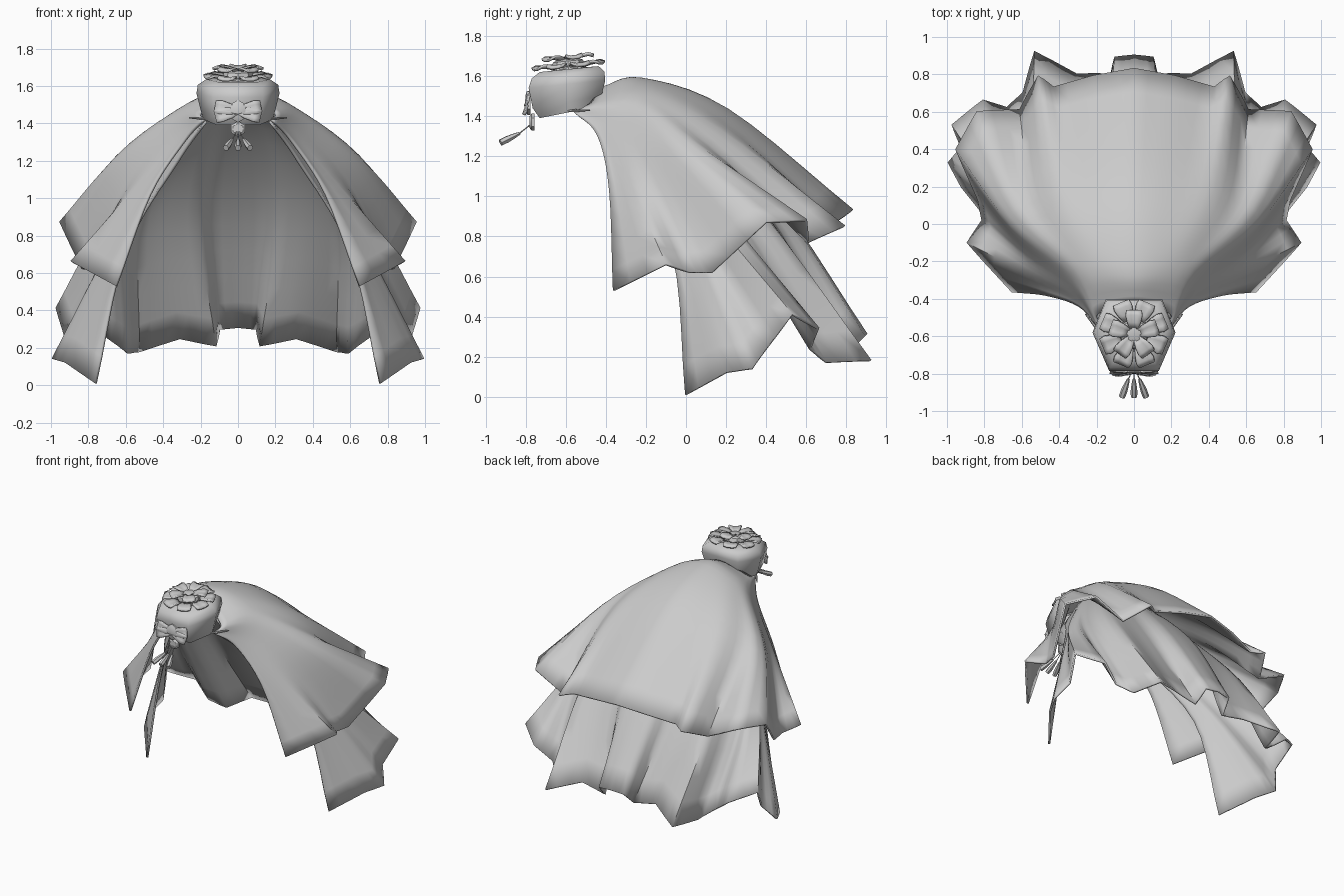
import bpy
from math import sin, cos, pi
from mathutils import Vector, Matrix

if "Cube" in bpy.data.objects:
    bpy.data.objects.remove(bpy.data.objects["Cube"])


def make(name, verts, faces, thick=0.0, angle=40):
    me = bpy.data.meshes.new(name)
    me.from_pydata([tuple(v) for v in verts], [], faces)
    me.update()
    ob = bpy.data.objects.new(name, me)
    bpy.context.collection.objects.link(ob)
    bpy.ops.object.select_all(action='DESELECT')
    bpy.context.view_layer.objects.active = ob
    ob.select_set(True)
    if thick:
        m = ob.modifiers.new("cloth", 'SOLIDIFY')
        m.thickness = thick
        m.offset = 0
    bpy.ops.object.shade_smooth_by_angle(angle=angle * pi / 180)
    return ob


def grid_faces(rows, cols, wrap=False):
    n = cols if wrap else cols - 1
    return [(r * cols + c, r * cols + (c + 1) % cols,
             (r + 1) * cols + (c + 1) % cols, (r + 1) * cols + c)
            for r in range(rows - 1) for c in range(n)]


def spline(pts, t):
    """Smooth curve through pts, t in 0..1."""
    k = len(pts) - 1
    i = min(int(t * k), k - 1)
    f = t * k - i
    b, c = pts[i], pts[i + 1]
    a = pts[i - 1] if i else b * 2 - c
    d = pts[i + 2] if i + 2 <= k else c * 2 - b
    return 0.5 * (2 * b + (c - a) * f + (2 * a - 5 * b + 4 * c - d) * f * f
                  + (3 * b - a - 3 * c + d) * f ** 3)


def both_sides(half):
    """Right half, front edge to centre back, continued onto the left."""
    p = [Vector(q) for q in half]
    return p + [Vector((-q.x, q.y, q.z)) for q in reversed(p[:-1])]


def cape(name, rings, hem, fold, sub=3, rows=16):
    rings = [both_sides(r) for r in rings]
    hem = both_sides(hem)
    n = (len(hem) - 1) * sub
    edge = []
    for j in range(n + 1):
        i = min(j // sub, len(hem) - 2)
        edge.append(hem[i].lerp(hem[i + 1], j / sub - i))
    columns = []
    for j, h in enumerate(edge):
        w = min(5, j, n - j)
        mean = sum(edge[j - w:j + w + 1], Vector()) / (2 * w + 1)
        path = [spline(r, j / n) for r in rings] + [h]
        path[2] += (h - mean) * fold          # folds run up from the hem
        columns.append([spline(path, k / (rows - 1)) for k in range(rows)])
    verts = [columns[j][k] for k in range(rows) for j in range(n + 1)]
    return make(name, verts, grid_faces(rows, n + 1), 0.014, 65)


# Upper cape layer: three smooth rings and a jagged hem
cape("upper_cape",
     [[(.18, -.56, 1.42), (.19, -.48, 1.46), (0, -.42, 1.54)],
      [(.29, -.44, 1.30), (.31, -.24, 1.47), (0, -.22, 1.585)],
      [(.47, -.38, 1.02), (.62, .07, 1.22), (0, .20, 1.425)]],
     [(.65, -.36, .53), (.89, -.10, .66), (.81, .02, .62), (.83, .13, .62),
      (.95, .40, .87), (.84, .60, .88), (.61, .61, .77), (.51, .79, .85),
      (.43, .73, .86), (.22, .79, .90), (0, .83, .93)], .2)

# Lower cape layer
cape("lower_cape",
     [[(.17, -.53, 1.41), (.17, -.46, 1.44), (0, -.42, 1.50)],
      [(.32, -.34, 1.20), (.33, -.14, 1.36), (0, -.08, 1.46)],
      [(.60, -.07, .72), (.66, .26, .86), (0, .43, .98)]],
     [(.76, .00, .01), (.92, .20, .12), (.99, .33, .14), (.92, .41, .25),
      (.97, .53, .41), (.81, .66, .34), (.68, .62, .24), (.59, .70, .17),
      (.53, .92, .18), (.31, .80, .25), (.12, .80, .21), (.10, .89, .30),
      (0, .90, .31)], .35)

# Collar: six-sided lofted cup, rim rolled inward, back of the base higher
outline = [(1, .05), (.68, .96), (-.68, .96), (-1, .05), (-.6, -1), (.6, -1)]
cup = []
for rx, ry, z, cy, lift in [(.185, .15, 1.42, -.58, .03), (.20, .175, 1.47, -.59, .03),
                            (.222, .195, 1.56, -.59, .02), (.215, .185, 1.605, -.585, .018),
                            (.17, .15, 1.635, -.58, .015), (.10, .09, 1.635, -.58, .01)]:
    cup += [(rx * x, cy + ry * y, z + lift * y) for x, y in outline]
make("collar", cup, grid_faces(6, 6, True) + [tuple(range(30, 36))], angle=65)


def petal(name, length, width, curl, matrix):
    """Curved petal lying along +x, narrow at the root."""
    verts = []
    for t, w, k in [(0, .5, 0), (.35, .8, .6), (.75, 1, .9), (1, .9, .3)]:
        for s in (-1, -.4, .4, 1):
            verts.append(matrix @ Vector((length * t, s * w * width / 2,
                                          curl * (k + .6 * s * s))))
    return make(name, verts, grid_faces(4, 4), 0.012)


# Rosette on top of the collar: two rings of petals and a hub
tilt = Matrix.Translation((0, -.585, 1.635)) @ Matrix.Rotation(.1, 4, 'X')
for count, r0, length, width, z, off in [(8, .075, .105, .10, .005, .5),
                                         (5, .03, .10, .09, .045, 0)]:
    for i in range(count):
        turn = Matrix.Rotation(2 * pi * (i + off) / count + pi / 2, 4, 'Z')
        petal("rosette_petal", length, width, .016,
              tilt @ turn @ Matrix.Translation((r0, 0, z)))
hub = [tilt @ Vector((r * cos(i * pi / 4), r * sin(i * pi / 4), z))
       for r, z in ((.09, -.01), (.075, .04), (.04, .055)) for i in range(8)]
make("rosette_hub", hub, grid_faces(3, 8, True) + [tuple(range(16, 24))])

# Bow on the front of the collar: four loops, knot plate and pendant
front = Matrix.Translation((0, -.785, 1.465)) @ Matrix.Rotation(pi / 2 - .2, 4, 'X')
for ang in (.2, pi - .2, -.25, pi + .25):
    petal("bow_loop", .125, .075, .01, front @ Matrix.Rotation(ang, 4, 'Z'))
for nm, r, c in [("bow_knot", .06, (0, -.785, 1.465)), ("pendant", .042, (0, -.765, 1.37))]:
    vs = [Vector(c) + Vector((s * r * sin(i * pi / 3), d, s * r * cos(i * pi / 3)))
          for d, s in ((.01, 1), (-.005, 1), (-.015, .7)) for i in range(6)]
    make(nm, vs, grid_faces(3, 6, True) + [tuple(range(12, 18)), tuple(range(5, -1, -1))])


def rod(name, p, q, radii, sides=6):
    """Tapered rod from p to q."""
    p, q = Vector(p), Vector(q)
    rot = (q - p).to_track_quat('Z', 'Y')
    vs = [p.lerp(q, k / (len(radii) - 1)) +
          rot @ Vector((r * cos(2 * pi * i / sides), r * sin(2 * pi * i / sides), 0))
          for k, r in enumerate(radii) for i in range(sides)]
    n = len(vs)
    make(name, vs, grid_faces(len(radii), sides, True) +
         [tuple(range(n - sides, n)), tuple(range(sides - 1, -1, -1))])


# Three tassels fanning forward on cords
for s in (-1, 0, 1):
    rod("tassel_cord", (0, -.76, 1.37), (.03 * s, -.83, 1.315), (.003, .003), 4)
    rod("tassel", (.03 * s, -.83, 1.315), (.065 * s, -.925, 1.268), (.008, .014, .018, .017))

# Small side ties at the neck
for s in (-1, 1):
    rod("neck_tie", (.15 * s, -.62, 1.425), (.26 * s, -.48, 1.43), (.004, .008, .004))
